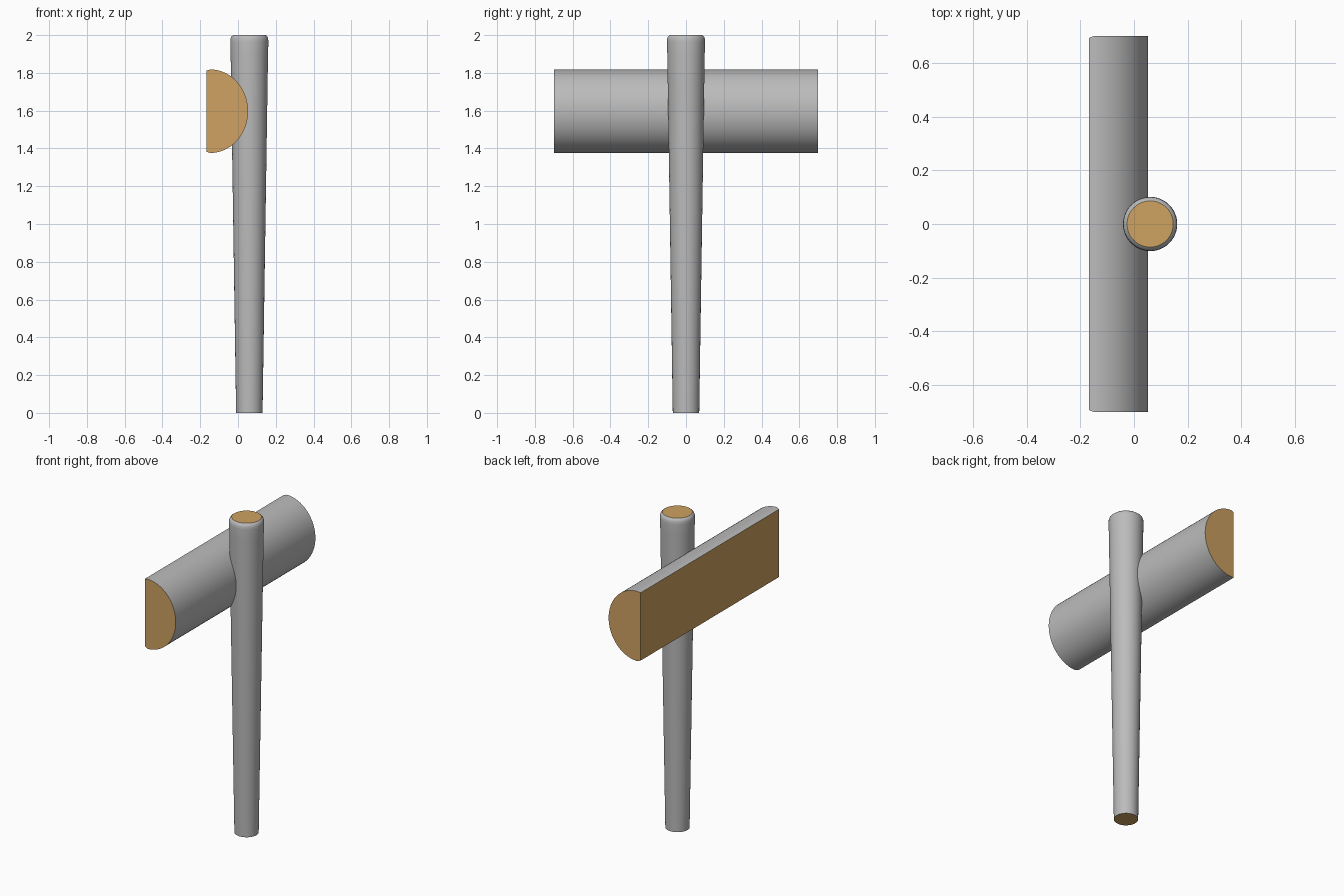
import bpy, bmesh
from math import sin, cos, pi

if "Cube" in bpy.data.objects:
    bpy.data.objects.remove(bpy.data.objects["Cube"])

# cut wood colour for sawn faces
wood = bpy.data.materials.new("cut_wood")
wood.diffuse_color = (0.62, 0.36, 0.12, 1)
wood.use_nodes = True
wood.node_tree.nodes["Principled BSDF"].inputs["Base Color"].default_value = wood.diffuse_color
bark = bpy.data.materials.new("bark")
bark.diffuse_color = (0.5, 0.5, 0.5, 1)
bark.use_nodes = True
bark.node_tree.nodes["Principled BSDF"].inputs["Base Color"].default_value = bark.diffuse_color


def loft(name, rings, closed_caps):
    """Skin equal-length rings of points; cap both ends with cut wood."""
    bm = bmesh.new()
    vs = [[bm.verts.new(p) for p in r] for r in rings]
    n = len(vs[0])
    for a, b in zip(vs, vs[1:]):
        for i in range(n):
            j = (i + 1) % n
            f = bm.faces.new((a[i], a[j], b[j], b[i]))
            f.material_index = int(closed_caps and i == n - 1)
    for r in (vs[0], vs[-1]):
        bm.faces.new(r).material_index = 1
    bmesh.ops.recalc_face_normals(bm, faces=bm.faces)
    me = bpy.data.meshes.new(name)
    bm.to_mesh(me)
    bm.free()
    me.materials.append(bark)
    me.materials.append(wood)
    ob = bpy.data.objects.new(name, me)
    bpy.context.collection.objects.link(ob)
    bpy.context.view_layer.objects.active = ob
    ob.select_set(True)
    bpy.ops.object.shade_smooth_by_angle(angle=0.6)
    ob.select_set(False)
    return ob


# tapered post with a softly rounded top
profile = [(0.07, 0), (0.099, 1.9), (0.101, 1.965), (0.0995, 1.982),
           (0.095, 1.993), (0.086, 2.0)]
loft("post", [[(0.06 + r * cos(2 * pi * i / 48), r * sin(2 * pi * i / 48), z)
               for i in range(48)] for r, z in profile], False)

# half-log crossbeam, split face towards -x, its rim slightly chamfered
N = 32
beam = []
for s in (-1, 1):
    ring = [(-0.167, s * 0.693, 1.597 - 0.215)]
    for i in range(N + 1):
        a = -pi / 2 + pi * i / N
        ring.append((-0.147 + 0.2 * cos(a), s * 0.70, 1.597 + 0.221 * sin(a)))
    ring.append((-0.167, s * 0.693, 1.597 + 0.215))
    beam.append(ring)
loft("crossbeam", beam, True)
